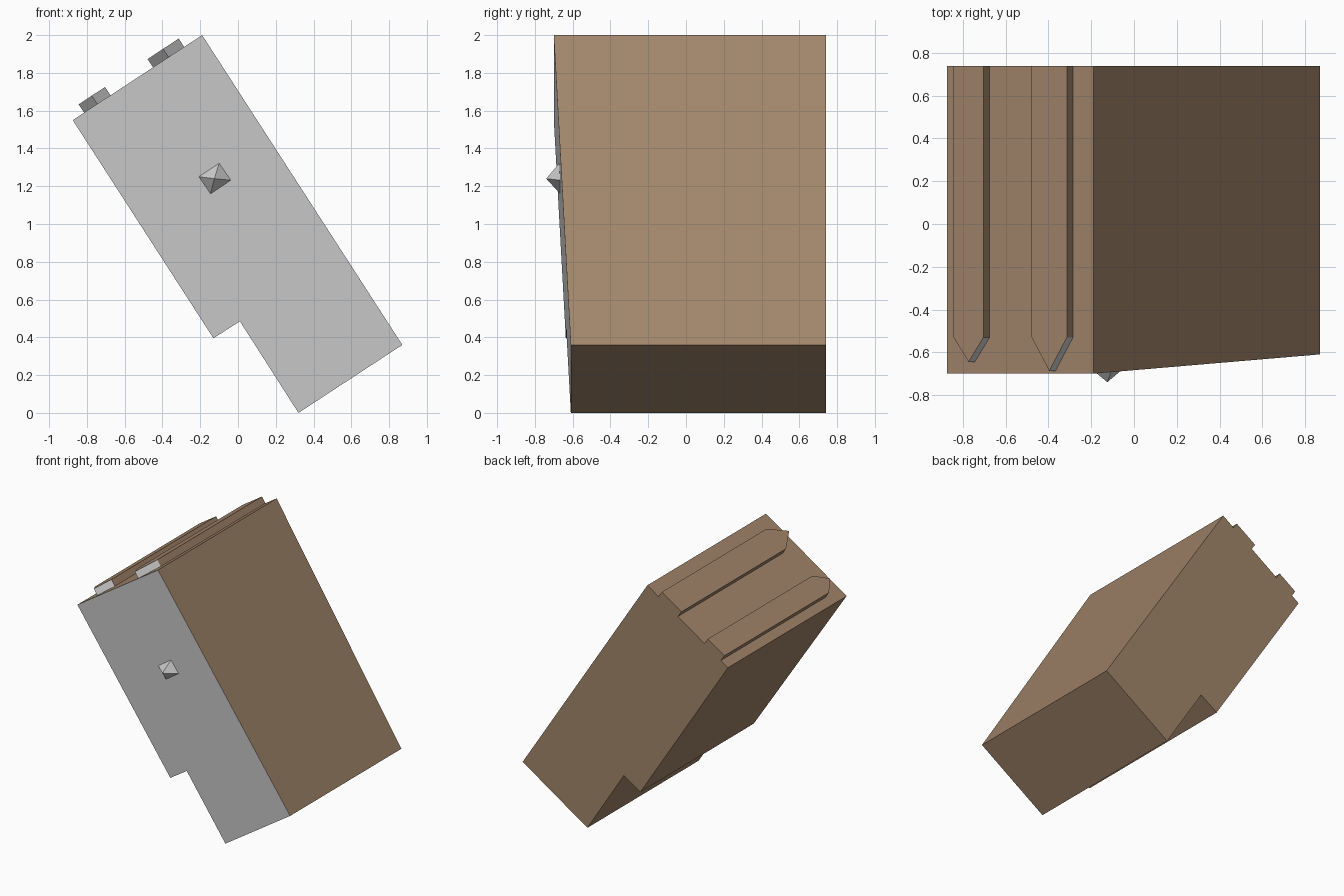
import bpy, bmesh

if "Cube" in bpy.data.objects:
    bpy.data.objects.remove(bpy.data.objects["Cube"])

BACK = 0.74


def material(name, color):
    m = bpy.data.materials.new(name)
    m.diffuse_color = color
    m.use_nodes = True
    m.node_tree.nodes["Principled BSDF"].inputs["Base Color"].default_value = m.diffuse_color
    return m


brown = material("brown", (0.36, 0.235, 0.145, 1))
grey = material("grey", (0.8, 0.8, 0.8, 1))


def loft(name, loop_a, loop_b, grey_sides=(), grey_cap=False):
    """Solid between two matching loops; cap A and chosen sides can be grey."""
    bm = bmesh.new()
    a = [bm.verts.new(p) for p in loop_a]
    b = [bm.verts.new(p) for p in loop_b]
    n = len(a)
    cap = bm.faces.new(a)
    cap.material_index = int(grey_cap)
    bm.faces.new(b[::-1])
    for i in range(n):
        j = (i + 1) % n
        f = bm.faces.new((a[j], a[i], b[i], b[j]))
        f.material_index = int(i in grey_sides)
    bmesh.ops.recalc_face_normals(bm, faces=bm.faces)
    me = bpy.data.meshes.new(name)
    bm.to_mesh(me)
    bm.free()
    me.materials.append(brown)
    me.materials.append(grey)
    ob = bpy.data.objects.new(name, me)
    bpy.context.collection.objects.link(ob)
    return ob


def front_y(x, z):
    """Front face leans back along the long axis of the block."""
    along = (x + 0.19) * 0.543 - (z - 2.0) * 0.840
    return -0.70 + 0.09 * along / 1.953


# Notched, tilted block with grey front
profile = [(-0.19, 2.0), (0.87, 0.36), (0.32, 0.0),
           (0.01, 0.485), (-0.13, 0.395), (-0.875, 1.55)]
loft("body", [(x, front_y(x, z), z) for x, z in profile],
     [(x, BACK, z) for x, z in profile], grey_cap=True)


# Raised rails on the upper end, with grey pointed fronts
def rail(name, x0, x1, tip_y):
    mid = (x0 + x1) / 2
    plan = [(x0, BACK), (x0, -0.53), (mid, tip_y), (x1, -0.53), (x1, BACK)]
    base = [(x, y, 2.0 + (x + 0.19) * 0.657) for x, y in plan]
    top = [(x - 0.029, y, z + 0.044) for x, y, z in base]
    loft(name, base, top, grey_sides=(1, 2))


rail("rail_left", -0.815, -0.675, -0.645)
rail("rail_right", -0.45, -0.285, -0.687)

# Small pyramid stud on the front
bm = bmesh.new()
corners = [(-0.207, 1.25), (-0.10, 1.322), (-0.038, 1.232), (-0.145, 1.16)]
ring = [bm.verts.new((x, front_y(x, z), z)) for x, z in corners]
apex = bm.verts.new((-0.125, -0.74, 1.24))
bm.faces.new(ring)
for i in range(4):
    bm.faces.new((ring[i], ring[(i + 1) % 4], apex))
bmesh.ops.recalc_face_normals(bm, faces=bm.faces)
me = bpy.data.meshes.new("stud")
bm.to_mesh(me)
bm.free()
me.materials.append(grey)
bpy.context.collection.objects.link(bpy.data.objects.new("stud", me))
